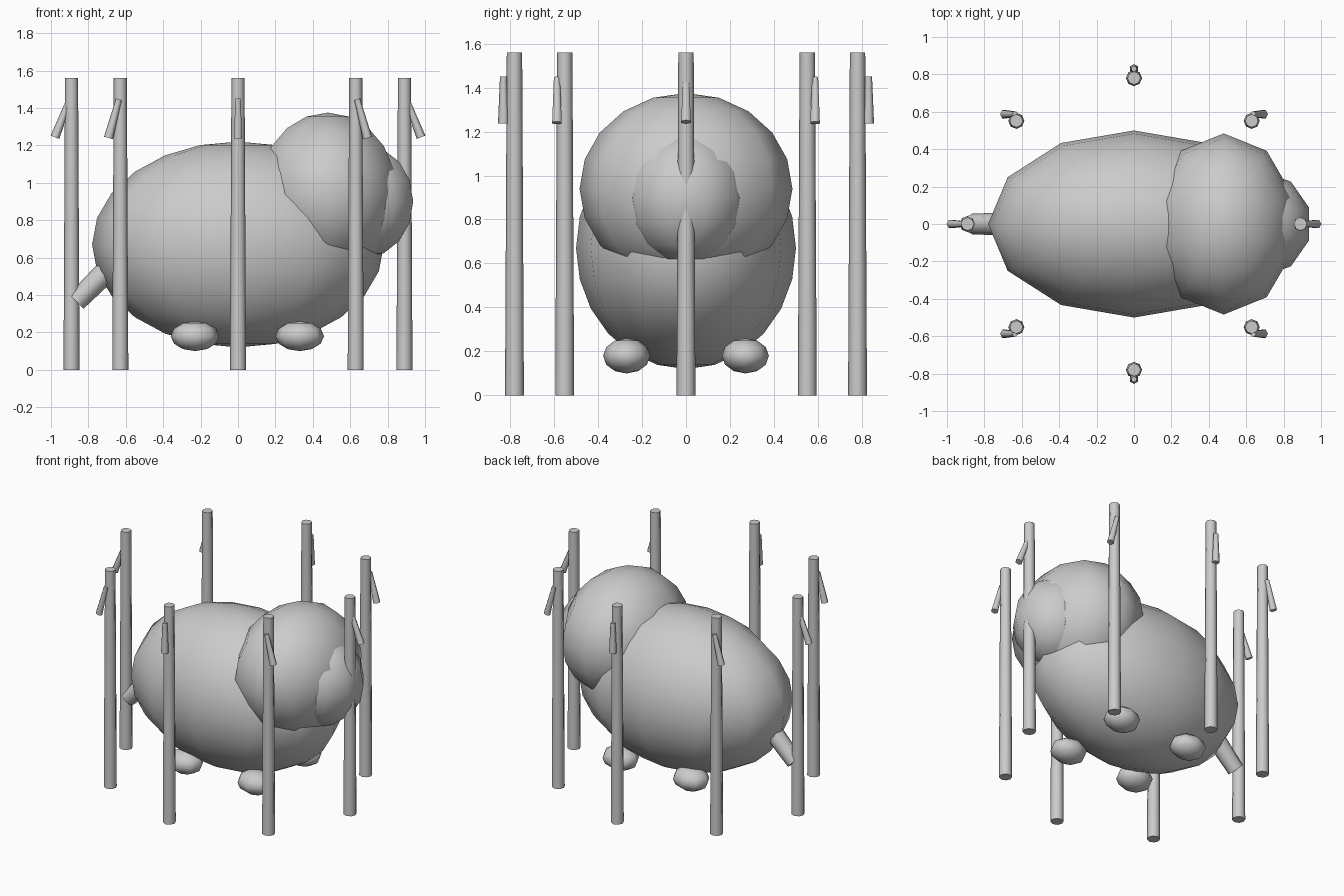
import bpy
from math import cos, sin, pi, radians
from mathutils import Vector

if "Cube" in bpy.data.objects:
    bpy.data.objects.remove(bpy.data.objects["Cube"])


def smooth(ob, name, angle):
    ob.name = name
    bpy.ops.object.shade_smooth_by_angle(angle=radians(angle))
    return ob


def ellipsoid(name, center, radii, segs, rings):
    bpy.ops.mesh.primitive_uv_sphere_add(segments=segs, ring_count=rings, radius=1, location=center)
    ob = bpy.context.object
    ob.scale = radii
    bpy.ops.object.transform_apply(location=False, rotation=False, scale=True)
    return smooth(ob, name, 60)


def rod(name, start, end, r1, r2, sides):
    a, b = Vector(start), Vector(end)
    bpy.ops.mesh.primitive_cone_add(vertices=sides, radius1=r1, radius2=r2,
                                    depth=(b - a).length, location=(a + b) / 2)
    ob = bpy.context.object
    ob.rotation_euler = (b - a).to_track_quat('Z', 'Y').to_euler()
    return smooth(ob, name, 62)


# Animal: torso, head and muzzle
ellipsoid("body", (0, 0, 0.67), (0.78, 0.5, 0.55), 12, 12)
ellipsoid("head", (0.48, 0, 0.94), (0.39, 0.484, 0.435), 10, 10)
ellipsoid("muzzle", (0.68, 0, 0.9), (0.27, 0.28, 0.3), 10, 8)

# Four stubby feet
for x in (-0.23, 0.33):
    for y in (-0.27, 0.27):
        ellipsoid("foot", (x, y, 0.18), (0.13, 0.107, 0.08), 8, 6)

# Tail
rod("tail", (-0.62, 0, 0.61), (-0.865, 0, 0.365), 0.065, 0.055, 8)

# Ring of posts, each with a short peg leaning outward
for i in range(8):
    a = i * pi / 4
    c, s = cos(a), sin(a)
    x, y = 0.89 * c, 0.78 * s
    rod("post", (x, y, 0), (x, y, 1.56), 0.043, 0.035, 8)
    mid = Vector((x + 0.05 * c, y + 0.05 * s, 1.343))
    lean = 0.37 * c
    half = Vector((sin(lean), 0, -cos(lean))) * 0.107
    rod("peg", mid + half, mid - half, 0.025, 0.016, 6)
